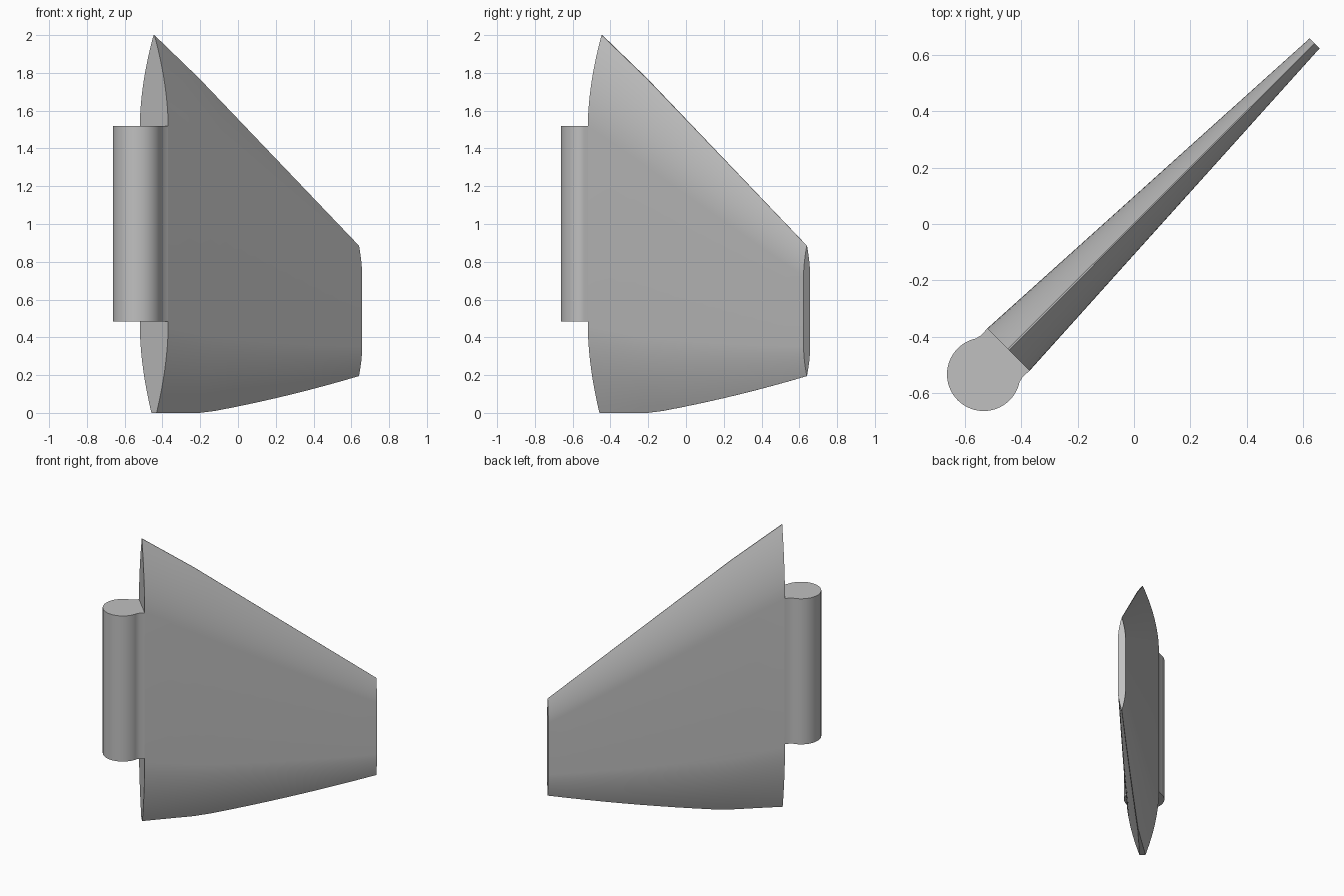
import bpy
import bmesh
import math
from mathutils import Matrix

cube = bpy.data.objects.get("Cube")
if cube:
    bpy.data.objects.remove(cube, do_unlink=True)

grey = bpy.data.materials.new("plain_grey")
grey.use_nodes = True
grey.diffuse_color = (0.53, 0.53, 0.53, 1)
grey.node_tree.nodes["Principled BSDF"].inputs["Base Color"].default_value = grey.diffuse_color

ROOT, TIP = -0.629, 0.905          # fin span, measured along the diagonal
ROOT_HALF, TIP_HALF = 0.106, 0.025  # half thickness at each end
DIAGONAL = Matrix.Rotation(math.radians(45), 4, "Z")


def finish(name, bm, angle=30):
    """Turn a mesh built along x onto the diagonal and shade it."""
    bmesh.ops.recalc_face_normals(bm, faces=bm.faces)
    bm.transform(DIAGONAL)
    mesh = bpy.data.meshes.new(name)
    bm.to_mesh(mesh)
    bm.free()
    mesh.materials.append(grey)
    obj = bpy.data.objects.new(name, mesh)
    bpy.context.collection.objects.link(obj)
    bpy.ops.object.select_all(action="DESELECT")
    obj.select_set(True)
    bpy.context.view_layer.objects.active = obj
    bpy.ops.object.shade_smooth_by_angle(angle=math.radians(angle))
    return obj


def bottom_edge(s):
    t = (s / math.sqrt(2) + 0.18) / 0.82
    return max(0, 0.195 * (0.75 * t + 0.25 * t * t))


def top_edge(s):
    t = (s - ROOT) / (TIP - ROOT)
    bulge = 0.015 * min(t / 0.22, (1 - t) / 0.78)
    return 2 + (0.885 - 2) * t + bulge


def section(s):
    """Lens outline: flat cheeks that round in to thin edges."""
    t = (s - ROOT) / (TIP - ROOT)
    half = ROOT_HALF + (TIP_HALF - ROOT_HALF) * t
    low_ratio = max(0.02, 0.18 * (1 - t / 0.25))
    steps = 12
    side = []
    for i in range(steps + 1):
        f = 0.23 * i / steps
        side.append((f, 1 - (1 - low_ratio) * (1 - i / steps) ** 1.8))
    for i in range(steps + 1):
        side.append((0.76 + 0.24 * i / steps, 1 - 0.97 * (i / steps) ** 1.8))
    z0, z1 = bottom_edge(s), top_edge(s)
    right = [(s, -half * w, z0 + (z1 - z0) * f) for f, w in side]
    left = [(x, -y, z) for x, y, z in reversed(right)]
    return right + left


# Tapered fin lofted from root to tip
bm = bmesh.new()
knee = ROOT + 0.22 * (TIP - ROOT)
stations = [ROOT, (ROOT + knee) / 2, knee]
stations += [knee + (TIP - knee) * i / 10 for i in range(1, 11)]
rings = [[bm.verts.new(p) for p in section(s)] for s in stations]
for a, b in zip(rings, rings[1:]):
    for i in range(len(a)):
        j = (i + 1) % len(a)
        bm.faces.new((a[i], a[j], b[j], b[i]))
bm.faces.new(rings[0])
bm.faces.new(rings[-1])
finish("fin", bm)

# Hinge barrel with its short neck, extruded upward
CENTRE, RADIUS, LOW, HIGH = -0.753, 0.13, 0.485, 1.52
bm = bmesh.new()
start = math.radians(57)
arc = [start + (2 * math.pi - 2 * start) * i / 48 for i in range(49)]
outline = [(ROOT + 0.002, 0.106), (-0.66, 0.104)]
outline += [(CENTRE + RADIUS * math.cos(a), RADIUS * math.sin(a)) for a in arc]
outline += [(-0.66, -0.104), (ROOT + 0.002, -0.106)]
face = bm.faces.new([bm.verts.new((x, y, LOW)) for x, y in outline])
made = bmesh.ops.extrude_face_region(bm, geom=[face])["geom"]
bmesh.ops.translate(bm, vec=(0, 0, HIGH - LOW),
                    verts=[v for v in made if isinstance(v, bmesh.types.BMVert)])
finish("hinge_barrel", bm, 40)
